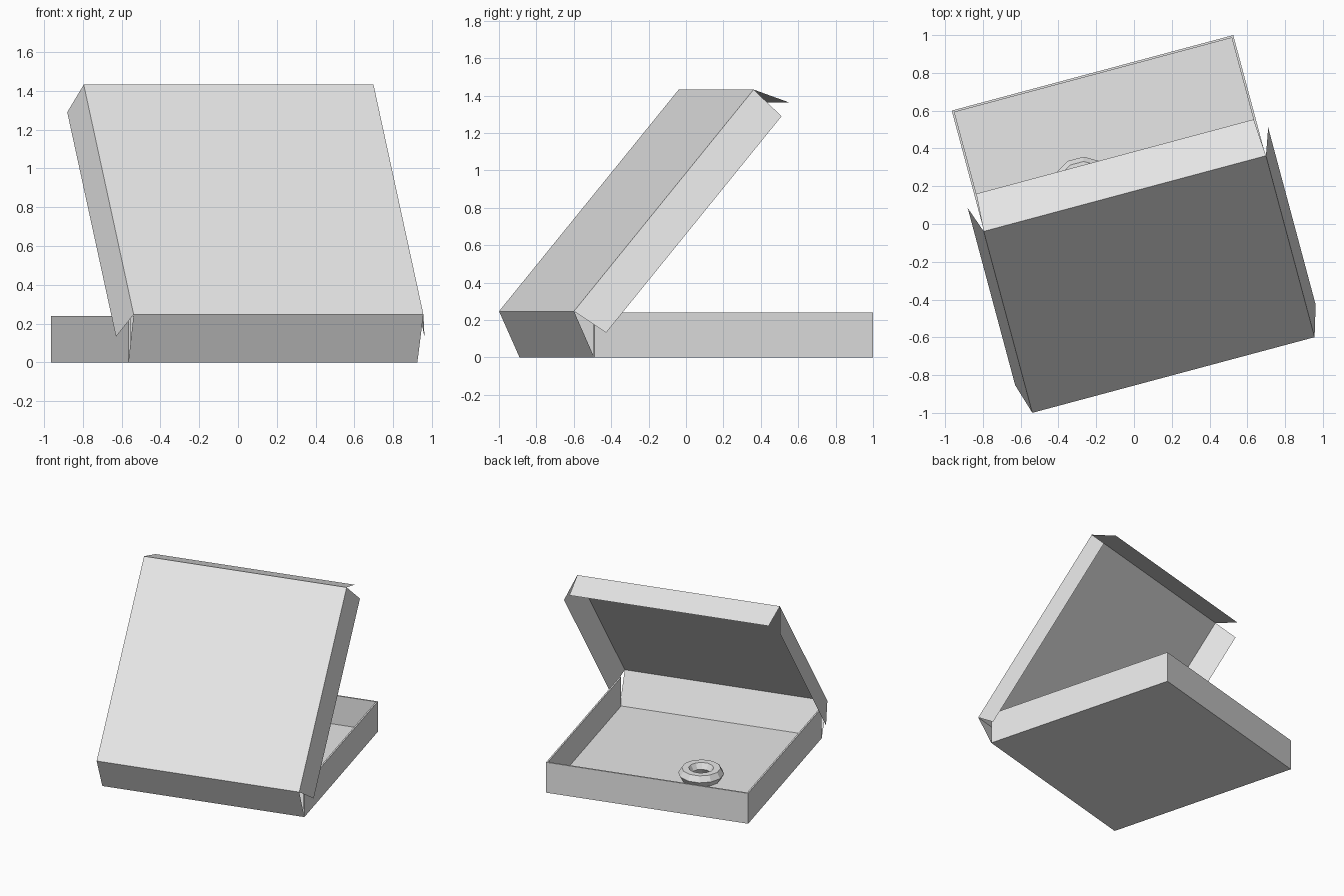
import bpy, bmesh, math
from mathutils import Matrix, Vector

if "Cube" in bpy.data.objects:
    bpy.data.objects.remove(bpy.data.objects["Cube"], do_unlink=True)

card = bpy.data.materials.new("card_grey")
card.use_nodes = True
GREY = (0.8, 0.8, 0.8, 1)
card.diffuse_color = GREY
card.node_tree.nodes["Principled BSDF"].inputs["Base Color"].default_value = GREY

# The whole box is turned a little about the vertical axis
PLACE = Matrix.Translation((-0.02, 0.055, 0)) @ Matrix.Rotation(math.radians(15), 4, "Z")
HALF = 0.7715       # half the box width
WALL = 0.24         # wall height
BOARD = 0.012       # board thickness


def add_object(name, bm, matrix=PLACE):
    mesh = bpy.data.meshes.new(name)
    bm.to_mesh(mesh)
    bm.free()
    mesh.materials.append(card)
    obj = bpy.data.objects.new(name, mesh)
    obj.matrix_world = matrix
    bpy.context.collection.objects.link(obj)
    return obj


def sheet(name, corners, matrix=PLACE):
    """One flat panel of card."""
    bm = bmesh.new()
    bm.faces.new([bm.verts.new(c) for c in corners])
    return add_object(name, bm, matrix)


# Tray: floor and three walls, open at the hinge side
bm = bmesh.new()
bmesh.ops.create_cube(bm, size=1, matrix=Matrix.Translation((0, 0, WALL / 2))
                      @ Matrix.Diagonal((2 * HALF, 2 * HALF, WALL, 1)))
bm.normal_update()
open_sides = [f for f in bm.faces if f.normal.z > 0.9 or f.normal.y < -0.9]
bmesh.ops.delete(bm, geom=open_sides, context="FACES")
tray = add_object("tray", bm)
thick = tray.modifiers.new("board", "SOLIDIFY")
thick.thickness = BOARD
thick.offset = -1
thick.use_even_offset = True

# Hinge panel leaning outwards from the open side of the tray
HINGE = Vector((0, -0.8845, 0.247))
LID = 1.547         # lid length
W = LID / 2
sheet("hinge_panel", [(-HALF, -HALF, 0), (HALF, -HALF, 0),
                      (W, HINGE.y, HINGE.z), (-W, HINGE.y, HINGE.z)])

# Lid frame: local x across, local y up the lid, local z out of its top face
LID_PLACE = PLACE @ Matrix.Translation(HINGE) @ Matrix.Rotation(math.radians(50), 4, "X")
sheet("lid_top", [(-W, 0, 0), (W, 0, 0), (W, LID, 0), (-W, LID, 0)], LID_PLACE)

# Tapered lid flaps: two at the sides, splayed a little, and one at the free end
DEPTH, TAPER, SPLAY = 0.2, 0.018, 0.05
for name, s in (("lid_flap_left", 1), ("lid_flap_right", -1)):
    ring = [(s * W, 0, 0), (s * (W + SPLAY), TAPER, -DEPTH),
            (s * (W + SPLAY), LID - TAPER, -DEPTH), (s * W, LID, 0)]
    sheet(name, ring if s > 0 else ring[::-1], LID_PLACE)
E = W - 0.013
sheet("lid_flap_end", [(-W, LID, 0), (W, LID, 0),
                       (E, LID + 0.077, -DEPTH), (-E, LID + 0.077, -DEPTH)], LID_PLACE)

# Ring lying on the tray floor
R, TUBE, AROUND, SECTION = 0.115, 0.05, 12, 6
bm = bmesh.new()
grid = []
for i in range(AROUND):
    a = math.tau * i / AROUND
    loop = []
    for j in range(SECTION):
        b = math.tau * j / SECTION
        r = R + TUBE * math.cos(b)
        loop.append(bm.verts.new((r * math.cos(a), r * math.sin(a), TUBE * math.sin(b))))
    grid.append(loop)
for i in range(AROUND):
    for j in range(SECTION):
        n, m = (i + 1) % AROUND, (j + 1) % SECTION
        bm.faces.new((grid[i][j], grid[n][j], grid[n][m], grid[i][m]))
add_object("ring", bm, Matrix.Translation((-0.267, 0.191, BOARD + 0.045)))
